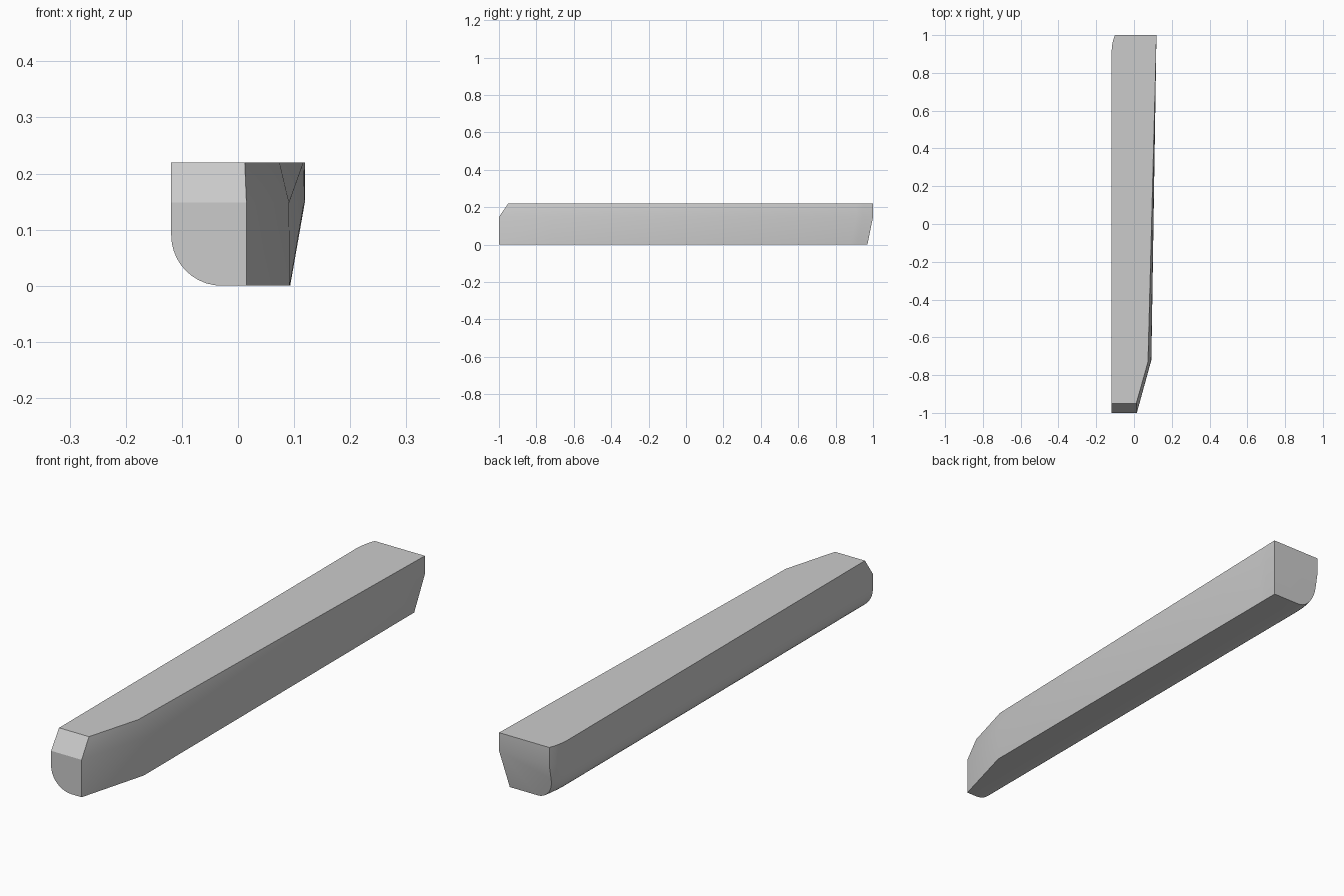
import bpy, bmesh, math

cube = bpy.data.objects.get("Cube")
if cube:
    bpy.data.objects.remove(cube, do_unlink=True)

TOP, MID, RADIUS, SIDE = 0.22, 0.148, 0.09, 0.119
ARC_STEPS = 10
NOSE, KINK, TAIL = -1.0, -0.72, 1.0


def section(y_top, y_mid, y_low, left, right):
    """Cross-section: straight left side, rounded lower left edge, tapered right side."""
    bottom, middle, top = right
    flat = RADIUS - SIDE

    def y_at(z):
        return y_low + (y_mid - y_low) * min(z / MID, 1)

    pts = [(left, y_top, TOP), (left, y_mid, MID)]
    for i in range(ARC_STEPS + 1):
        a = math.pi / 2 * i / ARC_STEPS
        z = RADIUS * (1 - math.sin(a))
        pts.append((flat + (left - flat) * math.cos(a), y_at(z), z))
    pts += [(bottom, y_low, 0), (middle, y_mid, MID), (top, y_top, TOP)]
    return pts


kink_right = (0.092, 0.091, 0.074)
tail_right = (0.093, SIDE, SIDE)


def tail_section(y, left):
    t = (y - KINK) / (TAIL - KINK)
    right = [a + (b - a) * t for a, b in zip(kink_right, tail_right)]
    return section(y, y, y - 0.03 * t, left, right)


sections = [
    section(NOSE + 0.05, NOSE, NOSE, -SIDE, (0.015, 0.015, 0.012)),
    section(KINK - 0.01, KINK, KINK, -SIDE, kink_right),
    tail_section(0.91, -SIDE),
    tail_section(0.945, -0.116),
    tail_section(0.975, -0.110),
    tail_section(TAIL, -0.101),
]

# Loft the bar and close both ends
bm = bmesh.new()
rings = [[bm.verts.new(p) for p in s] for s in sections]
n = len(rings[0])
for a, b in zip(rings, rings[1:]):
    for i in range(n):
        j = (i + 1) % n
        bm.faces.new((a[i], a[j], b[j], b[i]))
for ring in (rings[0], rings[-1]):
    bm.faces.new((ring[0], ring[1], ring[-2], ring[-1]))
    bm.faces.new(ring[1:-1])
bmesh.ops.recalc_face_normals(bm, faces=bm.faces)

mesh = bpy.data.meshes.new("tapered_bar")
bm.to_mesh(mesh)
bm.free()
bar = bpy.data.objects.new("tapered_bar", mesh)
bpy.context.collection.objects.link(bar)

# Plain grey
grey = bpy.data.materials.new("grey")
grey.use_nodes = True
colour = (0.6, 0.6, 0.6, 1)
grey.diffuse_color = colour
grey.node_tree.nodes["Principled BSDF"].inputs["Base Color"].default_value = colour
mesh.materials.append(grey)

bpy.ops.object.select_all(action="DESELECT")
bar.select_set(True)
bpy.context.view_layer.objects.active = bar
bpy.ops.object.shade_smooth_by_angle(angle=math.radians(30))
